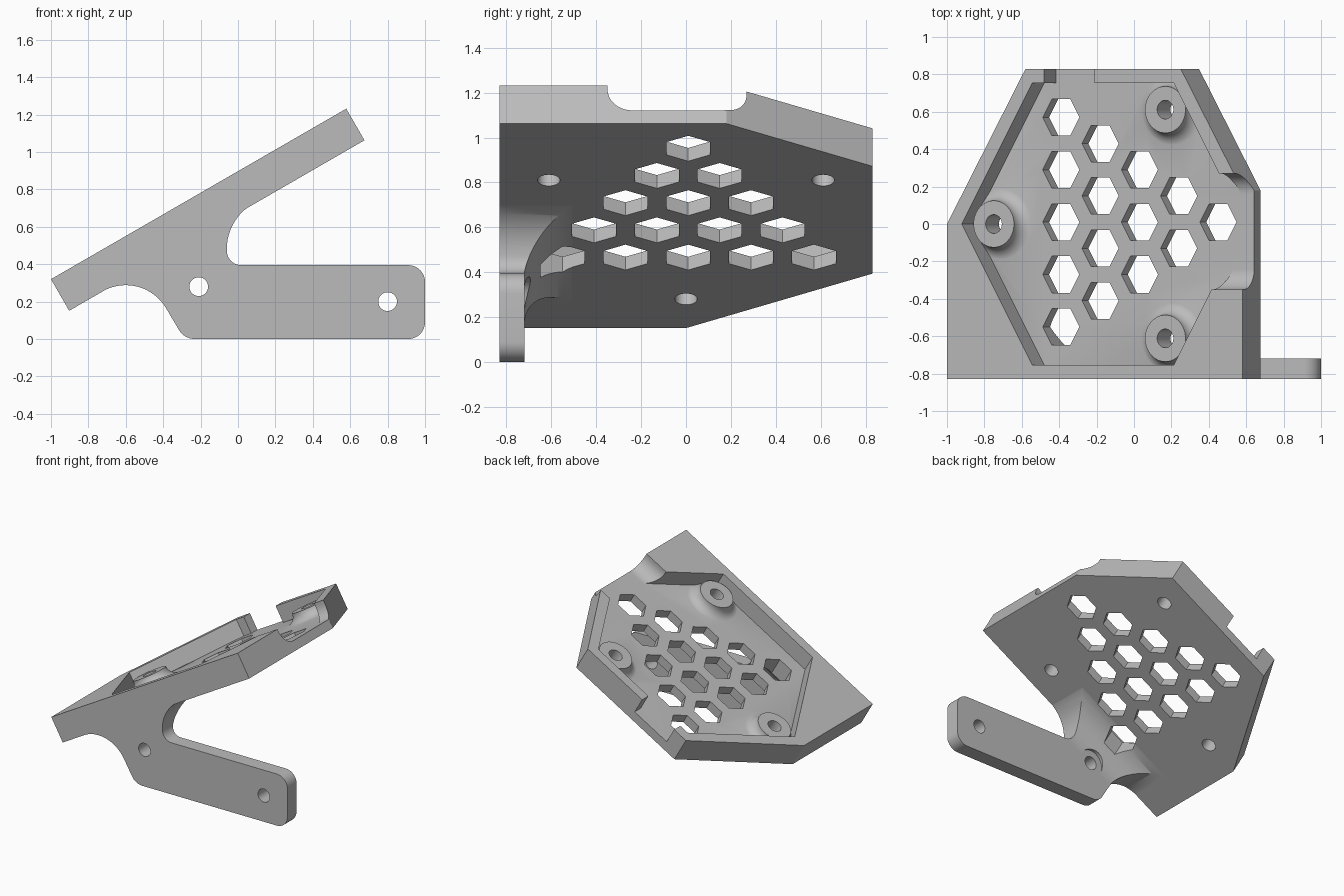
import bpy, bmesh
from math import sin, cos, radians, pi, sqrt
from mathutils import Matrix, Vector

cube = bpy.data.objects.get("Cube")
if cube:
    bpy.data.objects.remove(cube, do_unlink=True)

grey = bpy.data.materials.new("plain_grey")
grey.use_nodes = True
colour = (0.5, 0.5, 0.5, 1)
grey.diffuse_color = colour
grey.node_tree.nodes["Principled BSDF"].inputs["Base Color"].default_value = colour

# Frames: tilted plate, sweep along the plate's slope, and extrusion toward the front
LENGTH, THICK, FLOOR, HALF = 1.823, 0.195, -0.127, 0.83
CENTRE = 0.964
PLATE = Matrix.Translation((-1, 0, 0.32)) @ Matrix.Rotation(radians(-30), 4, 'Y')
SLOPE = PLATE @ Matrix(((0, 0, 1, 0), (1, 0, 0, 0), (0, 1, 0, 0), (0, 0, 0, 1)))
FRONT = Matrix.Rotation(pi / 2, 4, 'X')


def arc(cx, cy, r, start, end, steps=16):
    angles = [radians(start + (end - start) * i / steps) for i in range(steps + 1)]
    return [(cx + r * cos(a), cy + r * sin(a)) for a in angles]


def circle(cx, cy, r, sides=40):
    return arc(cx, cy, r, 0, 360, sides)[:-1]


def finish(name, bm, frame):
    bmesh.ops.recalc_face_normals(bm, faces=bm.faces)
    bm.transform(frame)
    mesh = bpy.data.meshes.new(name)
    bm.to_mesh(mesh)
    bm.free()
    mesh.materials.append(grey)
    ob = bpy.data.objects.new(name, mesh)
    bpy.context.collection.objects.link(ob)
    return ob


def prism(name, points, low, high, frame):
    bm = bmesh.new()
    face = bm.faces.new([bm.verts.new((x, y, low)) for x, y in points])
    top = bmesh.ops.extrude_face_region(bm, geom=[face])["geom"]
    bmesh.ops.translate(bm, vec=(0, 0, high - low),
                        verts=[v for v in top if isinstance(v, bmesh.types.BMVert)])
    return finish(name, bm, frame)


def lathe(name, profile, cx, cy, frame, sides=48):
    bm = bmesh.new()
    rings = [[bm.verts.new((x, y, z)) for x, y in circle(cx, cy, r, sides)]
             for r, z in profile]
    for a, b in zip(rings, rings[1:]):
        for i in range(sides):
            j = (i + 1) % sides
            bm.faces.new((a[i], a[j], b[j], b[i]))
    bm.faces.new(rings[0])
    bm.faces.new(rings[-1])
    return finish(name, bm, frame)


def combine(target, tool, operation):
    mod = target.modifiers.new(operation, 'BOOLEAN')
    mod.operation, mod.solver, mod.object = operation, 'EXACT', tool
    bpy.context.view_layer.objects.active = target
    bpy.ops.object.modifier_apply(modifier=mod.name)
    bpy.data.objects.remove(tool, do_unlink=True)


# Tilted plate with a hexagonal pocket
outline = [(0, -HALF), (LENGTH, -HALF), (LENGTH, 0.18), (1.443, HALF), (0.485, HALF), (0, 0)]
plate = prism("vented_mount", outline, -THICK, 0, PLATE)
combine(plate, prism("pocket", circle(CENTRE, 0, 0.872, 6), FLOOR, 0.2, PLATE), 'DIFFERENCE')

# Rounded trough through the upper rim and square gap in the back rim
trough = ([(-0.35, 0.2)] + arc(-0.24, FLOOR + 0.11, 0.11, 180, 270)
          + arc(0.16, FLOOR + 0.11, 0.11, 270, 360) + [(0.27, 0.2)])
combine(plate, prism("trough", trough, 1.3, 2, SLOPE), 'DIFFERENCE')
gap = [(0.6, 0.6), (0.912, 0.6), (0.912, 1), (0.6, 1)]
combine(plate, prism("rim_gap", gap, FLOOR, 0.2, PLATE), 'DIFFERENCE')

# Screw bosses with flared bases
spots = [(CENTRE + 0.706 * cos(a), 0.706 * sin(a)) for a in (pi, pi / 3, -pi / 3)]
flare = [(0.2, -0.16)] + arc(0.2, -0.053, 0.075, 270, 180, 10)
for x, y in spots:
    combine(plate, lathe("boss", flare, x, y, PLATE), 'UNION')

# Side bracket with a long arm
into_plate = Vector((-0.5, 0.866)) * 0.04
lower = arc(0.22, 0.48, 0.28, 180, 120)
left = arc(-0.6, 0.038, 0.25, 120, 30)
profile = (arc(-0.23, 0.1, 0.1, 210, 270, 8) + arc(0.91, 0.09, 0.09, 270, 360, 10)
           + arc(0.91, 0.305, 0.09, 0, 90, 10) + arc(0.018, 0.473, 0.078, 270, 180, 10)
           + lower + [tuple(Vector(lower[-1]) + into_plate),
                      tuple(Vector(left[0]) + into_plate)] + left)
bracket = prism("bracket", profile, 0.47, HALF, FRONT)

# Large fillet where the bracket meets the underside
inner, radius = -0.72, 0.25
fillet_top = -THICK + 0.003
hollow = ([(inner, -3)] + arc(inner + radius, fillet_top - radius, radius, 180, 90, 24)
          + [(-0.3, fillet_top), (-0.3, -3)])
combine(bracket, prism("fillet_hollow", hollow, -3, 4, SLOPE), 'DIFFERENCE')
combine(plate, bracket, 'UNION')

# Triangle of hexagonal vents
for column in range(5):
    for row in range(5 - column):
        y = 0.01 + 0.28 * (row - (4 - column) / 2)
        vent = circle(0.631 + 0.2425 * column, y, 0.113, 6)
        combine(plate, prism("vent", vent, -0.6, 0.1, PLATE), 'DIFFERENCE')

# Screw holes in the bosses and the bracket
for x, y in spots:
    combine(plate, prism("boss_hole", circle(x, y, 0.05), -0.5, 0.1, PLATE), 'DIFFERENCE')
for x, z in ((-0.21, 0.28), (0.8, 0.2)):
    combine(plate, prism("arm_hole", circle(x, z, 0.05), 0.6, 1, FRONT), 'DIFFERENCE')
combine(plate, prism("counterbore", circle(-0.21, 0.28, 0.1), 0.45, -inner, FRONT), 'DIFFERENCE')

# Smooth the curved walls, keep the edges crisp
bpy.ops.object.select_all(action='DESELECT')
plate.select_set(True)
bpy.context.view_layer.objects.active = plate
bpy.ops.object.shade_smooth_by_angle(angle=radians(30))
